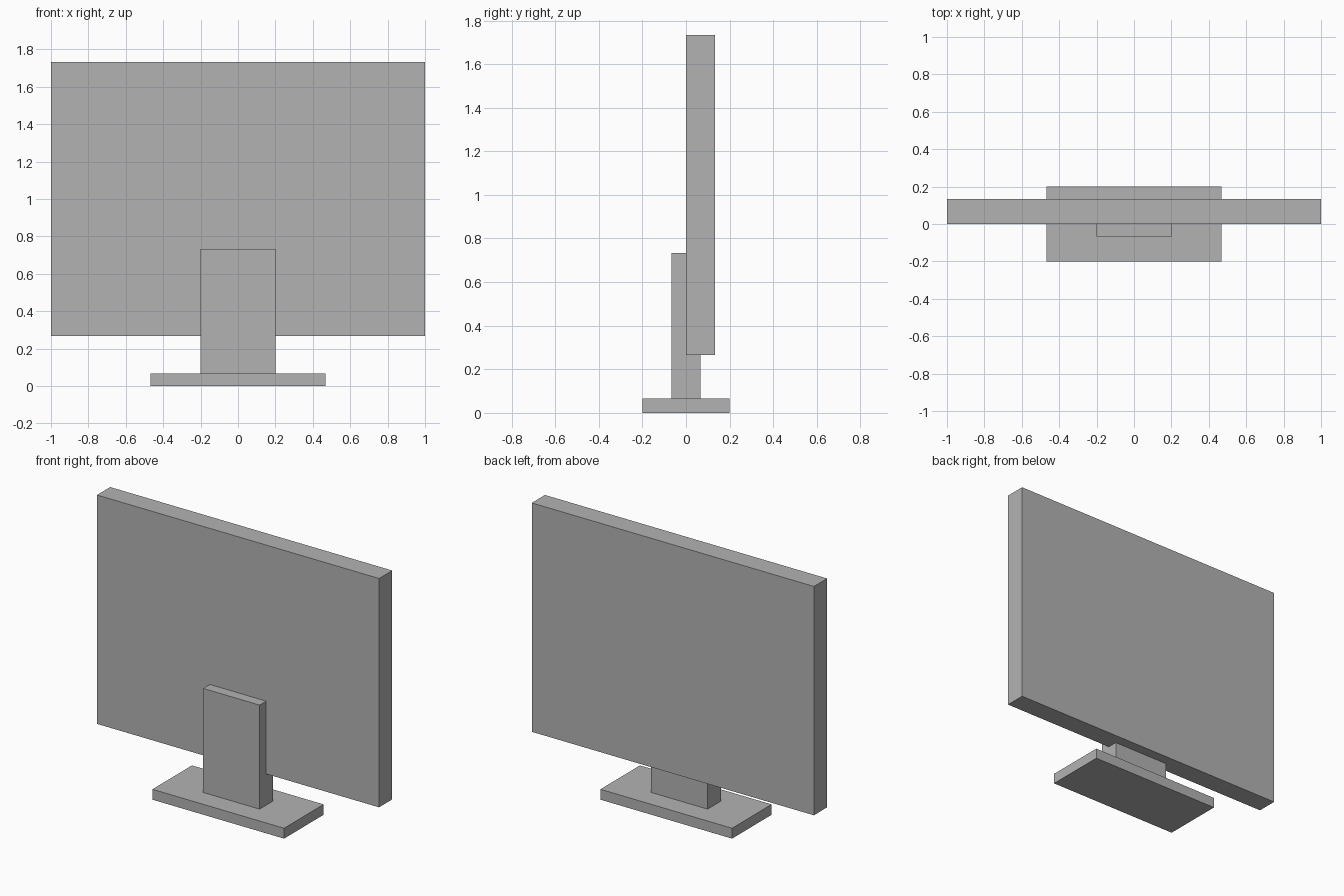
import bpy

if "Cube" in bpy.data.objects:
    bpy.data.objects.remove(bpy.data.objects["Cube"])

grey = bpy.data.materials.new("plain grey")
grey.diffuse_color = (0.45, 0.45, 0.45, 1)
grey.use_nodes = True
grey.node_tree.nodes["Principled BSDF"].inputs["Base Color"].default_value = grey.diffuse_color

U = 1 / 15  # design unit


def box(name, x, y, z):
    """Box spanning the given (min, max) ranges, in design units."""
    spans = (x, y, z)
    bpy.ops.mesh.primitive_cube_add(size=1)
    ob = bpy.context.object
    ob.name = name
    ob.location = [U * (a + b) / 2 for a, b in spans]
    ob.scale = [U * (b - a) for a, b in spans]
    bpy.ops.object.transform_apply(location=False, rotation=False, scale=True)
    ob.data.materials.append(grey)
    return ob


# Flat foot on the ground
box("base", (-7, 7), (-3, 3), (0, 1))
# Upright neck, partly sunk into the panel
box("stand", (-3, 3), (-1, 1), (1, 11))
# Wide screen panel
box("screen_panel", (-15, 15), (0, 2), (4, 26))
